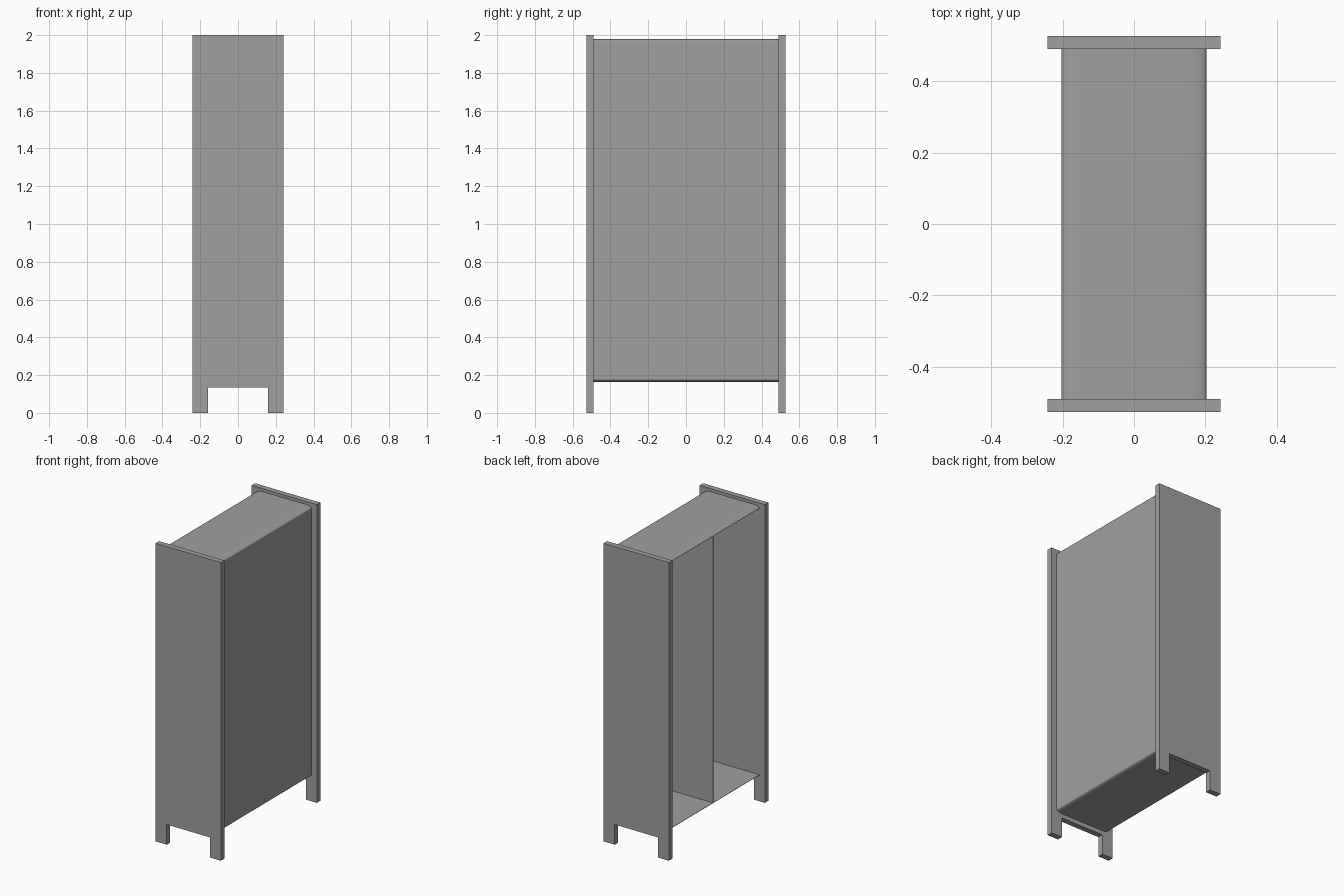
import bpy
import bmesh
from math import sin, cos, pi

cube = bpy.data.objects.get("Cube")
if cube:
    bpy.data.objects.remove(cube, do_unlink=True)

grey = bpy.data.materials.new("plain grey")
grey.use_nodes = True
colour = (0.35, 0.35, 0.35, 1)
grey.diffuse_color = colour
grey.node_tree.nodes["Principled BSDF"].inputs["Base Color"].default_value = colour

HALF_W = 0.203      # half width of the cabinet body
INNER_Y = 0.49      # inner face of the end panels
OUTER_Y = 0.527
FLOOR, CEILING = 0.178, 1.965


def extrude_profile(name, points, y0, y1, smooth=False):
    """Solid from an x-z outline swept along y."""
    bm = bmesh.new()
    face = bm.faces.new([bm.verts.new((x, y0, z)) for x, z in points])
    swept = bmesh.ops.extrude_face_region(bm, geom=[face])
    verts = [v for v in swept["geom"] if isinstance(v, bmesh.types.BMVert)]
    bmesh.ops.translate(bm, verts=verts, vec=(0, y1 - y0, 0))
    bmesh.ops.recalc_face_normals(bm, faces=bm.faces)
    mesh = bpy.data.meshes.new(name)
    bm.to_mesh(mesh)
    bm.free()
    mesh.materials.append(grey)
    obj = bpy.data.objects.new(name, mesh)
    bpy.context.collection.objects.link(obj)
    if smooth:
        bpy.ops.object.select_all(action="DESELECT")
        obj.select_set(True)
        bpy.context.view_layer.objects.active = obj
        bpy.ops.object.shade_smooth_by_angle(angle=pi / 6)
    return obj


def box_outline(x0, x1, z0, z1):
    return [(x0, z0), (x1, z0), (x1, z1), (x0, z1)]


def rounded_board(base_z, rise):
    """Flat inside, eased down to thin long edges outside."""
    ease, steps = 0.05, 8
    right = []
    for i in range(steps + 1):
        a = i / steps * pi / 2
        right.append((HALF_W - ease + ease * cos(a), base_z + rise * sin(a)))
    return right + [(-x, z) for x, z in reversed(right)]


# End panels, each with a cutout that leaves two feet
half = [(0.242, 2.0), (0.242, 0), (0.16, 0), (0.16, 0.135)]
end_outline = half + [(-x, z) for x, z in reversed(half)]
extrude_profile("front_end_panel", end_outline, -OUTER_Y, -INNER_Y)
extrude_profile("rear_end_panel", end_outline, INNER_Y, OUTER_Y)

# Top and bottom boards
extrude_profile("top_board", rounded_board(CEILING, 0.015), -INNER_Y, INNER_Y, True)
extrude_profile("bottom_board", rounded_board(FLOOR, -0.014), -INNER_Y, INNER_Y, True)

# Closed side and central divider; the other side is open
extrude_profile("closed_side_panel",
                box_outline(HALF_W - 0.006, HALF_W, FLOOR, CEILING), -INNER_Y, INNER_Y)
extrude_profile("centre_divider",
                box_outline(-HALF_W, HALF_W - 0.006, FLOOR, CEILING), -0.004, 0.004)
